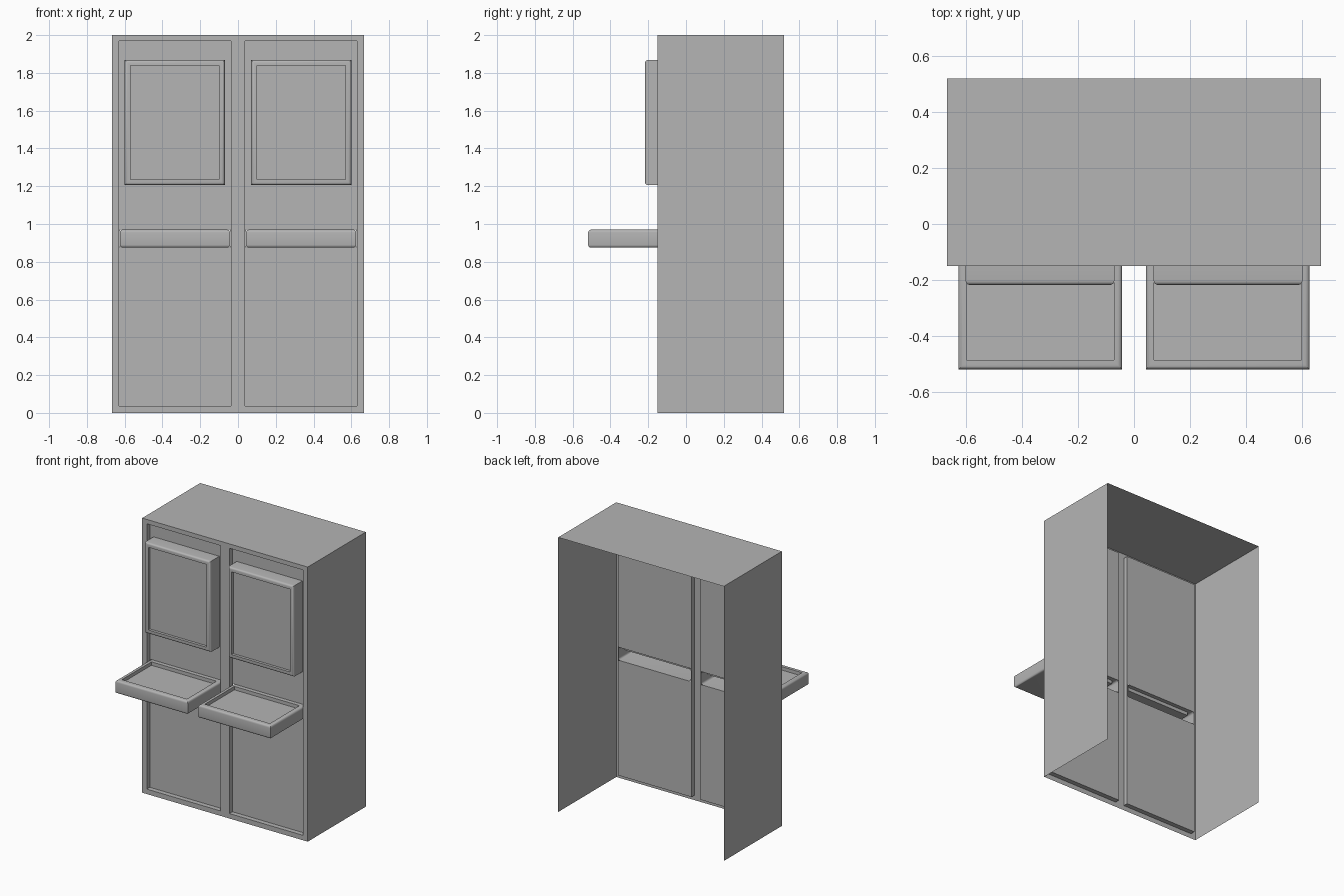
import bpy, bmesh, math

cube = bpy.data.objects.get("Cube")
if cube:
    bpy.data.objects.remove(cube, do_unlink=True)

grey = bpy.data.materials.new("plain grey")
grey.use_nodes = True
colour = (0.46, 0.46, 0.46, 1)
grey.diffuse_color = colour
grey.node_tree.nodes["Principled BSDF"].inputs["Base Color"].default_value = colour

W, FRONT, BACK, TOP = 0.667, -0.15, 0.518, 2.0
PANEL = -0.115                       # recessed panel depth position
PX0, PX1, PZ0, PZ1 = 0.036, 0.63, 0.036, 1.968
TX0, TX1, TZ0, TZ1 = 0.042, 0.626, 0.875, 0.97


def quad(bm, pts):
    bm.faces.new([bm.verts.new(p) for p in pts])


def bridge(bm, a, b, closed=True):
    """Join two outlines of four points with side faces."""
    for i in range(4 if closed else 3):
        j = (i + 1) % 4
        quad(bm, (a[i], a[j], b[j], b[i]))


def upright(x0, x1, z0, z1, y, d=0):
    return [(x0 + d, y, z0 + d), (x1 - d, y, z0 + d),
            (x1 - d, y, z1 - d), (x0 + d, y, z1 - d)]


def level(x0, x1, yf, yb, z, d=0):
    return [(x0 + d, yb, z), (x0 + d, yf + d, z),
            (x1 - d, yf + d, z), (x1 - d, yb, z)]


def sheet(bm, xs, zs, y, holes):
    """Upright grid of faces with some cells left open."""
    for i in range(len(xs) - 1):
        for k in range(len(zs) - 1):
            if (i, k) not in holes:
                quad(bm, upright(xs[i], xs[i + 1], zs[k], zs[k + 1], y))


def finish(bm, name, mirrored=False, smooth=False):
    bmesh.ops.remove_doubles(bm, verts=bm.verts, dist=0.0002)
    bmesh.ops.recalc_face_normals(bm, faces=bm.faces)
    mesh = bpy.data.meshes.new(name)
    bm.to_mesh(mesh)
    bm.free()
    mesh.materials.append(grey)
    ob = bpy.data.objects.new(name, mesh)
    bpy.context.collection.objects.link(ob)
    if smooth:
        bpy.ops.object.select_all(action='DESELECT')
        ob.select_set(True)
        bpy.context.view_layer.objects.active = ob
        bpy.ops.object.shade_smooth_by_angle(angle=math.radians(35))
    if mirrored:
        ob.modifiers.new("Mirror", 'MIRROR').use_mirror_merge = False
    return ob


# Cabinet shell: open at the back and underneath
bm = bmesh.new()
quad(bm, [(-W, FRONT, TOP), (W, FRONT, TOP), (W, BACK, TOP), (-W, BACK, TOP)])
for x in (-W, W):
    quad(bm, [(x, FRONT, 0), (x, BACK, 0), (x, BACK, TOP), (x, FRONT, TOP)])
sheet(bm, [-W, -PX1, -PX0, PX0, PX1, W], [0, PZ0, PZ1, TOP], FRONT, {(1, 1), (3, 1)})
finish(bm, "cabinet_shell")

# Recessed panels, each with a slot where the hollow tray comes through
bm = bmesh.new()
bridge(bm, upright(PX0, PX1, PZ0, PZ1, FRONT), upright(PX0, PX1, PZ0, PZ1, PANEL))
sheet(bm, [PX0, TX0, TX1, PX1], [PZ0, TZ0, TZ1, PZ1], PANEL, {(1, 1)})
finish(bm, "recessed_panels", mirrored=True)

# Quarter round used on the edges of the screens and trays: (inset, advance)
R = 0.015
arc = [(R * (1 - math.cos(a)), R * math.sin(a))
       for a in (math.pi / 2 * i / 4 for i in range(5))]

# Screens with a rounded frame and sunken face
bm = bmesh.new()
box = (0.07, 0.6, 1.206, 1.868)
face_y = -0.217
rings = [upright(*box, PANEL)]
rings += [upright(*box, face_y + R - s, d) for d, s in arc]
rings += [upright(*box, face_y, 0.03), upright(*box, face_y + 0.02, 0.03)]
for a, b in zip(rings, rings[1:]):
    bridge(bm, a, b)
quad(bm, rings[-1])
finish(bm, "screens", mirrored=True, smooth=True)

# Hollow trays with rounded edges and a sunken top
bm = bmesh.new()
foot = (TX0, TX1, -0.518, PANEL)
rings = [level(*foot, TZ0 + R - s, d) for d, s in reversed(arc)]
rings += [level(*foot, TZ1 - R + s, d) for d, s in arc]
quad(bm, rings[0])
for a, b in zip(rings, rings[1:]):
    bridge(bm, a, b, closed=False)
well = (TX0 + 0.03, TX1 - 0.03, -0.484, PANEL - 0.03)
rim, floor = level(*well, TZ1), level(*well, TZ1 - 0.025)
bridge(bm, rings[-1], rim)
bridge(bm, rim, floor)
quad(bm, floor)
finish(bm, "trays", mirrored=True, smooth=True)
